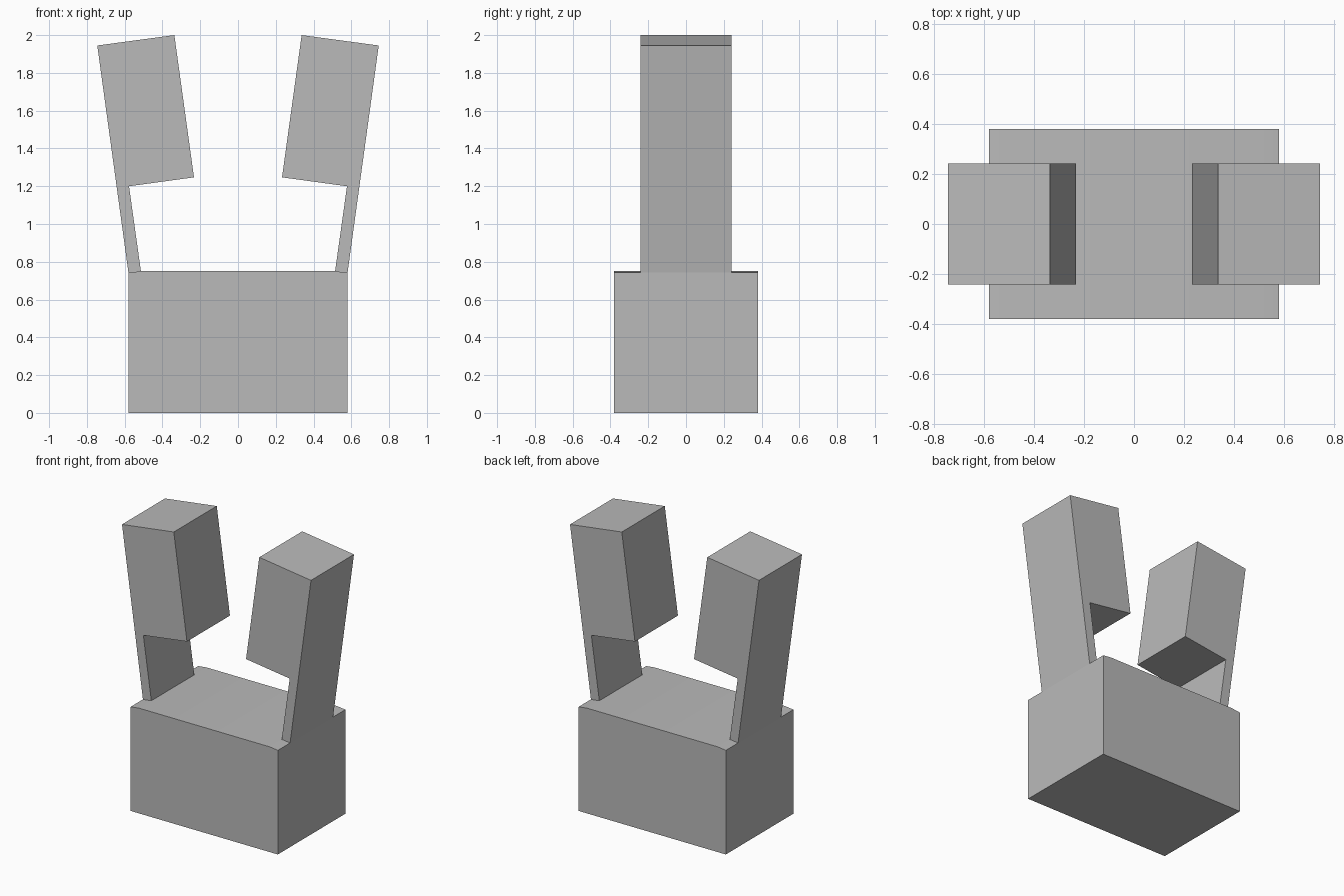
import bpy
import bmesh

cube = bpy.data.objects.get("Cube")
if cube:
    bpy.data.objects.remove(cube, do_unlink=True)

grey = bpy.data.materials.new("plain grey")
grey.use_nodes = True
colour = (0.49, 0.49, 0.49, 1)
grey.diffuse_color = colour
grey.node_tree.nodes["Principled BSDF"].inputs["Base Color"].default_value = colour


def extrude_profile(name, profile, half_depth, side=1):
    """Extrude an x-z outline along y, mirrored in x when side is -1."""
    bm = bmesh.new()
    face = bm.faces.new([bm.verts.new((side * x, -half_depth, z)) for x, z in profile])
    moved = bmesh.ops.extrude_face_region(bm, geom=[face])["geom"]
    verts = [v for v in moved if isinstance(v, bmesh.types.BMVert)]
    bmesh.ops.translate(bm, verts=verts, vec=(0, 2 * half_depth, 0))
    if not any(f.is_valid and all(v.co.y < 0 for v in f.verts) for f in bm.faces):
        bm.faces.new([v for v in face.verts])
    bmesh.ops.recalc_face_normals(bm, faces=bm.faces)
    mesh = bpy.data.meshes.new(name)
    bm.to_mesh(mesh)
    bm.free()
    mesh.materials.append(grey)
    obj = bpy.data.objects.new(name, mesh)
    bpy.context.collection.objects.link(obj)
    return obj


# Base block with slightly sloping shoulders at both ends of the top
half = [(0.58, 0), (0.58, 0.742), (0.515, 0.75)]
base = extrude_profile("base_block", half + [(-x, z) for x, z in reversed(half)], 0.38)

# Leaning arms: thin stem below, thick head overhanging inwards, foot sunk in base
arm = [(0.51, 0.72), (0.575, 0.72), (0.58, 0.742), (0.745, 1.945),
       (0.337, 2.0), (0.233, 1.247), (0.577, 1.2), (0.514, 0.75)]
for name, side in (("left_arm", 1), ("right_arm", -1)):
    extrude_profile(name, arm, 0.242, side)

# Soften the shallow shoulder crease only
bpy.ops.object.select_all(action='DESELECT')
base.select_set(True)
bpy.context.view_layer.objects.active = base
bpy.ops.object.shade_smooth_by_angle(angle=0.5)
